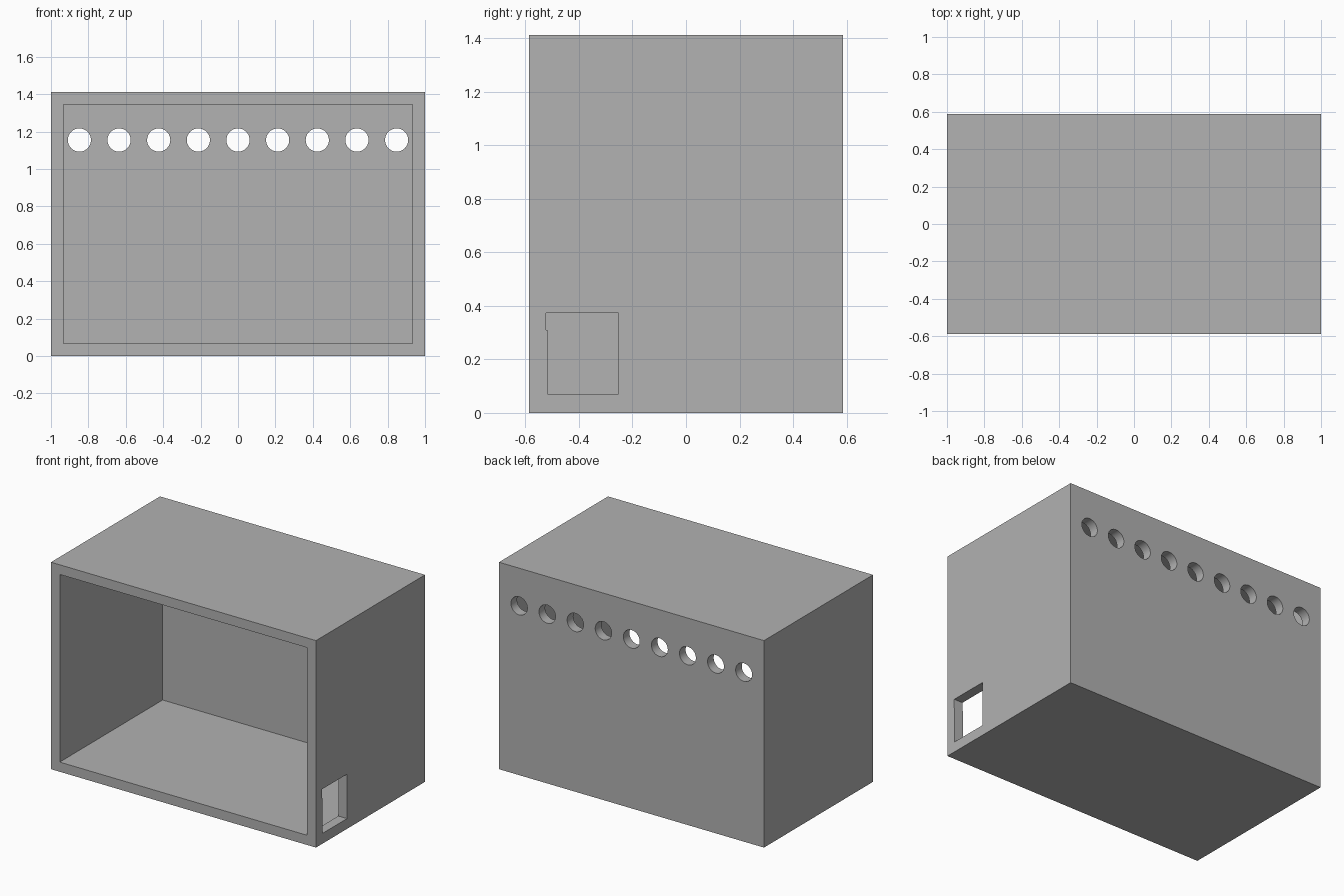
import bpy
import bmesh
from mathutils import Matrix, Vector

cube = bpy.data.objects.get("Cube")
if cube:
    bpy.data.objects.remove(cube, do_unlink=True)

WIDTH, DEPTH, HEIGHT, WALL = 2.0, 1.175, 1.412, 0.066
FRONT, BACK = -DEPTH / 2, DEPTH / 2

grey = bpy.data.materials.new("plain grey")
grey.use_nodes = True
colour = (0.445, 0.445, 0.445, 1)
grey.diffuse_color = colour
grey.node_tree.nodes["Principled BSDF"].inputs["Base Color"].default_value = colour


def finish(name, bm):
    bmesh.ops.recalc_face_normals(bm, faces=bm.faces)
    mesh = bpy.data.meshes.new(name)
    bm.to_mesh(mesh)
    bm.free()
    mesh.materials.append(grey)
    obj = bpy.data.objects.new(name, mesh)
    bpy.context.collection.objects.link(obj)
    return obj


def box(name, low, high):
    low, high = Vector(low), Vector(high)
    bm = bmesh.new()
    place = Matrix.Translation((low + high) / 2) @ Matrix.Diagonal((*(high - low), 1))
    bmesh.ops.create_cube(bm, size=1, matrix=place)
    return finish(name, bm)


# Outer case
case = box("open_front_case", (-WIDTH / 2, FRONT, 0), (WIDTH / 2, BACK, HEIGHT))

# Interior, open at the front
inside = WIDTH / 2 - WALL
interior = box("interior_cutter", (-inside, FRONT - 0.1, WALL),
               (inside, BACK - WALL, HEIGHT - WALL))

# Row of round vents through the back wall
bm = bmesh.new()
for i in range(-4, 5):
    place = Matrix.Translation((i * 0.212, BACK, 1.155)) @ Matrix.Rotation(1.570796, 4, "X")
    bmesh.ops.create_cone(bm, cap_ends=True, segments=48, radius1=0.062,
                          radius2=0.062, depth=0.3, matrix=place)
vents = finish("vent_cutter", bm)

# Side port with a slight step in its front edge
bm = bmesh.new()
outline = [(-0.518, 0.07), (-0.253, 0.07), (-0.253, 0.373),
           (-0.523, 0.373), (-0.523, 0.31), (-0.518, 0.31)]
face = bm.faces.new([bm.verts.new((0.85, y, z)) for y, z in outline])
sweep = bmesh.ops.extrude_face_region(bm, geom=[face])
bmesh.ops.translate(bm, vec=(0.3, 0, 0),
                    verts=[v for v in sweep["geom"] if isinstance(v, bmesh.types.BMVert)])
port = finish("side_port_cutter", bm)

# Cut the openings
bpy.ops.object.select_all(action="DESELECT")
bpy.context.view_layer.objects.active = case
case.select_set(True)
for cutter in (interior, vents, port):
    cutter.hide_render = True
    cut = case.modifiers.new(cutter.name, "BOOLEAN")
    cut.operation = "DIFFERENCE"
    cut.solver = "EXACT"
    cut.object = cutter
    bpy.ops.object.modifier_apply(modifier=cut.name)
    bpy.data.objects.remove(cutter, do_unlink=True)

bpy.ops.object.shade_smooth_by_angle(angle=0.5)
